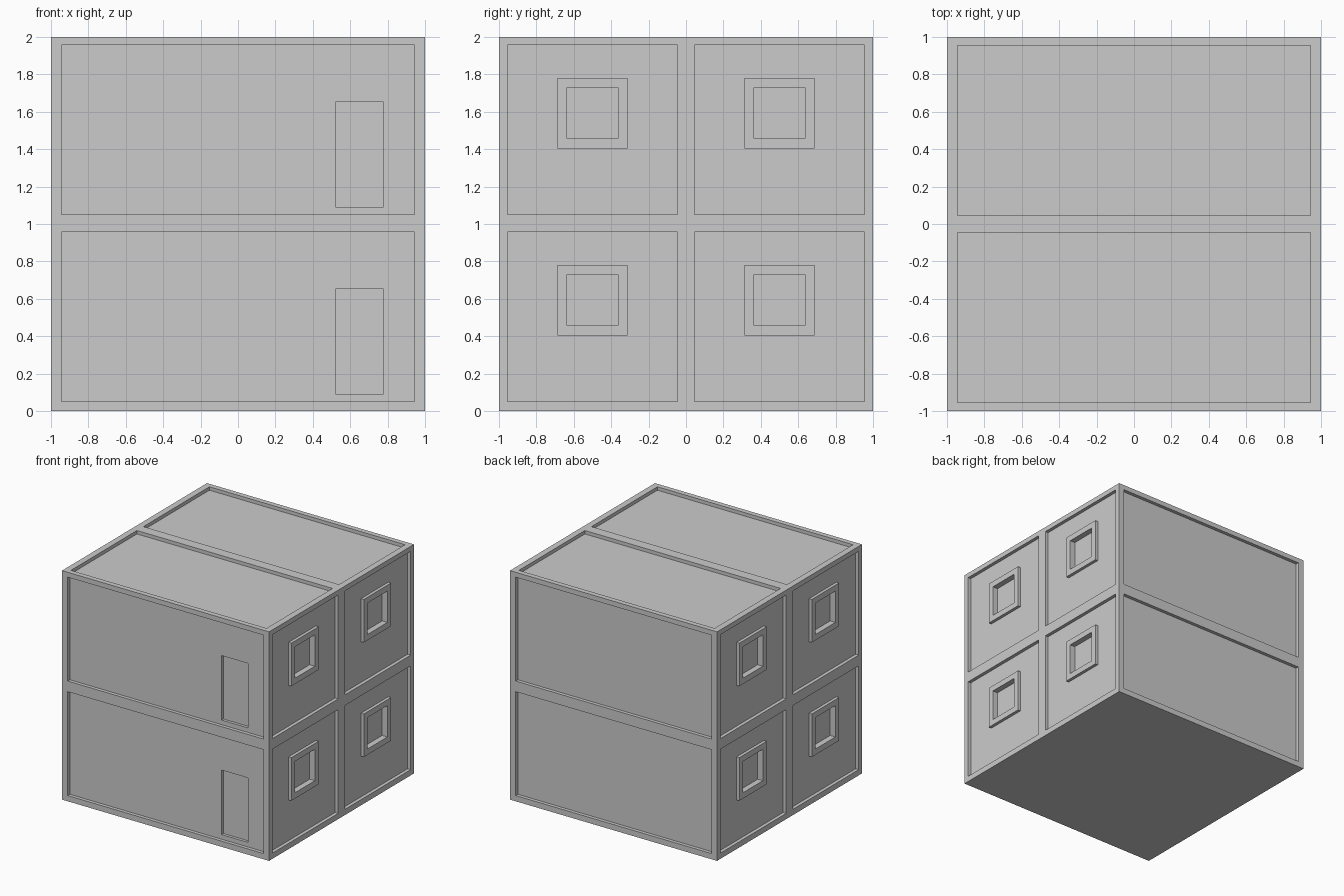
import bpy, bmesh

if "Cube" in bpy.data.objects:
    bpy.data.objects.remove(bpy.data.objects["Cube"])

PANEL, DOOR, HOLE = 0.03, 0.025, 0.05   # recess depths
OUT = 0.1                               # how far cutters stick out


def boxes(name, spans):
    """One object made of axis-aligned boxes, each ((x0,x1),(y0,y1),(z0,z1))."""
    bm = bmesh.new()
    for span in spans:
        for v in bmesh.ops.create_cube(bm, size=1)["verts"]:
            v.co = [s[0] if c < 0 else s[1] for c, s in zip(v.co, span)]
    me = bpy.data.meshes.new(name)
    bm.to_mesh(me)
    bm.free()
    ob = bpy.data.objects.new(name, me)
    bpy.context.collection.objects.link(ob)
    return ob


def boolean(target, spans, op="DIFFERENCE"):
    cutter = boxes("cutter", spans)
    cutter.hide_render = True
    m = target.modifiers.new("cut", "BOOLEAN")
    m.operation, m.solver, m.object = op, "EXACT", cutter
    bpy.context.view_layer.objects.active = target
    bpy.ops.object.modifier_apply(modifier=m.name)
    bpy.data.objects.remove(cutter, do_unlink=True)


def span(side, a, b):
    return tuple(sorted((side * a, side * b)))


# recessed panels on the walls and roof
LONG = (-0.945, 0.945)
COLS = [(-0.955, -0.045), (0.045, 0.955)]
ROWS = [(0.05, 0.957), (1.05, 1.957)]
panels = [(LONG, span(s, 1 - PANEL, 1 + OUT), z) for s in (-1, 1) for z in ROWS]
panels += [(span(s, 1 - PANEL, 1 + OUT), y, z)
           for s in (-1, 1) for y in COLS for z in ROWS]
panels += [(LONG, y, (2 - PANEL, 2 + OUT)) for y in COLS]

# doors at the front, window frames and panes on both ends
doors = [((0.52, 0.777), (-1 - OUT, -1 + PANEL + DOOR), (f + 0.09, f + 0.653))
         for f in (0, 1)]
frames, holes = [], []
for s in (-1, 1):
    for y in (-0.5, 0.5):
        for z in (0.593, 1.593):
            frames.append((span(s, 0.9, 0.997), (y - 0.188, y + 0.188),
                           (z - 0.188, z + 0.188)))
            holes.append((span(s, 0.997 - HOLE, 1 + OUT), (y - 0.137, y + 0.137),
                          (z - 0.137, z + 0.137)))

block = boxes("stacked_cabins", [((-1, 1), (-1, 1), (0, 2))])
boolean(block, panels)
boolean(block, frames, "UNION")
boolean(block, doors + holes)
